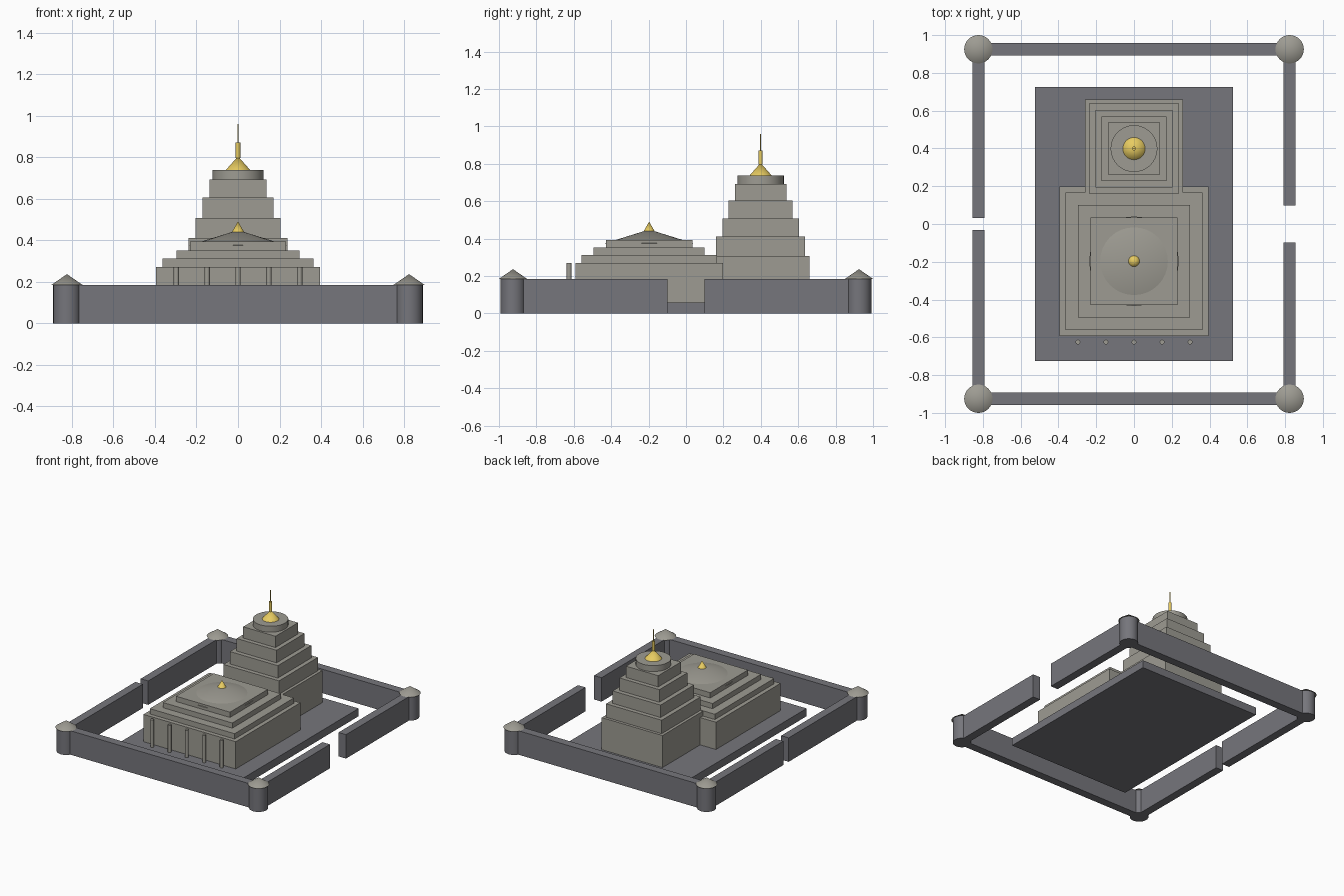
import bpy
from math import radians

if "Cube" in bpy.data.objects:
    bpy.data.objects.remove(bpy.data.objects["Cube"])


def material(name, rgb):
    m = bpy.data.materials.new(name)
    m.diffuse_color = (*rgb, 1)
    m.use_nodes = True
    m.node_tree.nodes["Principled BSDF"].inputs["Base Color"].default_value = m.diffuse_color
    return m


DARK = material("dark_stone", (0.18, 0.18, 0.2))
STONE = material("pale_stone", (0.34, 0.33, 0.29))
GOLD = material("gold", (0.8, 0.6, 0.12))


def finish(name, mat):
    ob = bpy.context.object
    ob.name = name
    ob.data.materials.append(mat)
    return ob


def box(name, x, y, z, mat):
    """Box from (min, max) ranges."""
    bpy.ops.mesh.primitive_cube_add(
        size=1, location=[(a + b) / 2 for a, b in (x, y, z)])
    ob = finish(name, mat)
    ob.scale = [b - a for a, b in (x, y, z)]
    bpy.ops.object.transform_apply(location=False, rotation=False, scale=True)


def tier(name, cy, half, z0, z1, mat=STONE):
    box(name, (-half, half), (cy - half, cy + half), (z0, z1), mat)


def round_part(name, x, y, r0, r1, z0, z1, mat, sides=32):
    """Cylinder or cone with bottom radius r0 and top radius r1."""
    bpy.ops.mesh.primitive_cone_add(
        vertices=sides, radius1=r0, radius2=r1, depth=z1 - z0,
        location=(x, y, (z0 + z1) / 2))
    finish(name, mat)
    bpy.ops.object.shade_smooth_by_angle(angle=radians(35))


# Platform
box("platform", (-0.525, 0.525), (-0.725, 0.725), (0, 0.06), DARK)

# Enclosure walls, side walls split by a gate gap (wider on the right)
WX, WY, T, H = 0.824, 0.925, 0.032, 0.185
for s, end in ((-1, "front"), (1, "back")):
    box(end + "_wall", (-WX, WX), (s * WY - T, s * WY + T), (0, H), DARK)
    for sx, side, gap in ((-1, "left", 0.033), (1, "right", 0.098)):
        ys = sorted((s * gap, s * WY))
        box(f"{side}_{end}_wall", (sx * WX - T, sx * WX + T), ys, (0, H), DARK)
        # Corner towers with conical caps
        round_part(f"{side}_{end}_tower", sx * WX, s * WY, 0.066, 0.066, 0, H, DARK)
        round_part(f"{side}_{end}_tower_cap", sx * WX, s * WY, 0.075, 0, H, 0.237, STONE)

# Front hall: stepped tiers, low conical roof, finial
HY = -0.197
for i, (half, z0, z1) in enumerate(((0.395, 0.06, 0.271), (0.363, 0.271, 0.312),
                                    (0.297, 0.312, 0.352), (0.231, 0.352, 0.393))):
    tier(f"hall_tier_{i + 1}", HY, half, z0, z1)
round_part("hall_roof", 0, HY, 0.237, 0, 0.375, 0.449, STONE)
round_part("hall_finial", 0, HY, 0.032, 0, 0.435, 0.491, GOLD)

# Porch columns
for i in range(5):
    round_part(f"porch_column_{i + 1}", (i - 2) * 0.1485, -0.625,
               0.013, 0.013, 0.06, 0.271, STONE, 12)

# Rear sanctum: stepped spire
SY = 0.399
for i, (half, z0, z1) in enumerate(((0.26, 0.06, 0.308), (0.238, 0.308, 0.412),
                                    (0.205, 0.412, 0.508), (0.171, 0.508, 0.605),
                                    (0.138, 0.605, 0.692))):
    tier(f"spire_tier_{i + 1}", SY, half, z0, z1)
round_part("spire_disc", 0, SY, 0.124, 0.124, 0.692, 0.738, STONE)

# Gold crown and flagpole
round_part("crown_cone", 0, SY, 0.059, 0, 0.738, 0.805, GOLD)
round_part("crown_stem", 0, SY, 0.011, 0.011, 0.797, 0.872, GOLD, 16)
round_part("crown_pole", 0, SY, 0.003, 0.003, 0.872, 0.961, GOLD, 8)
